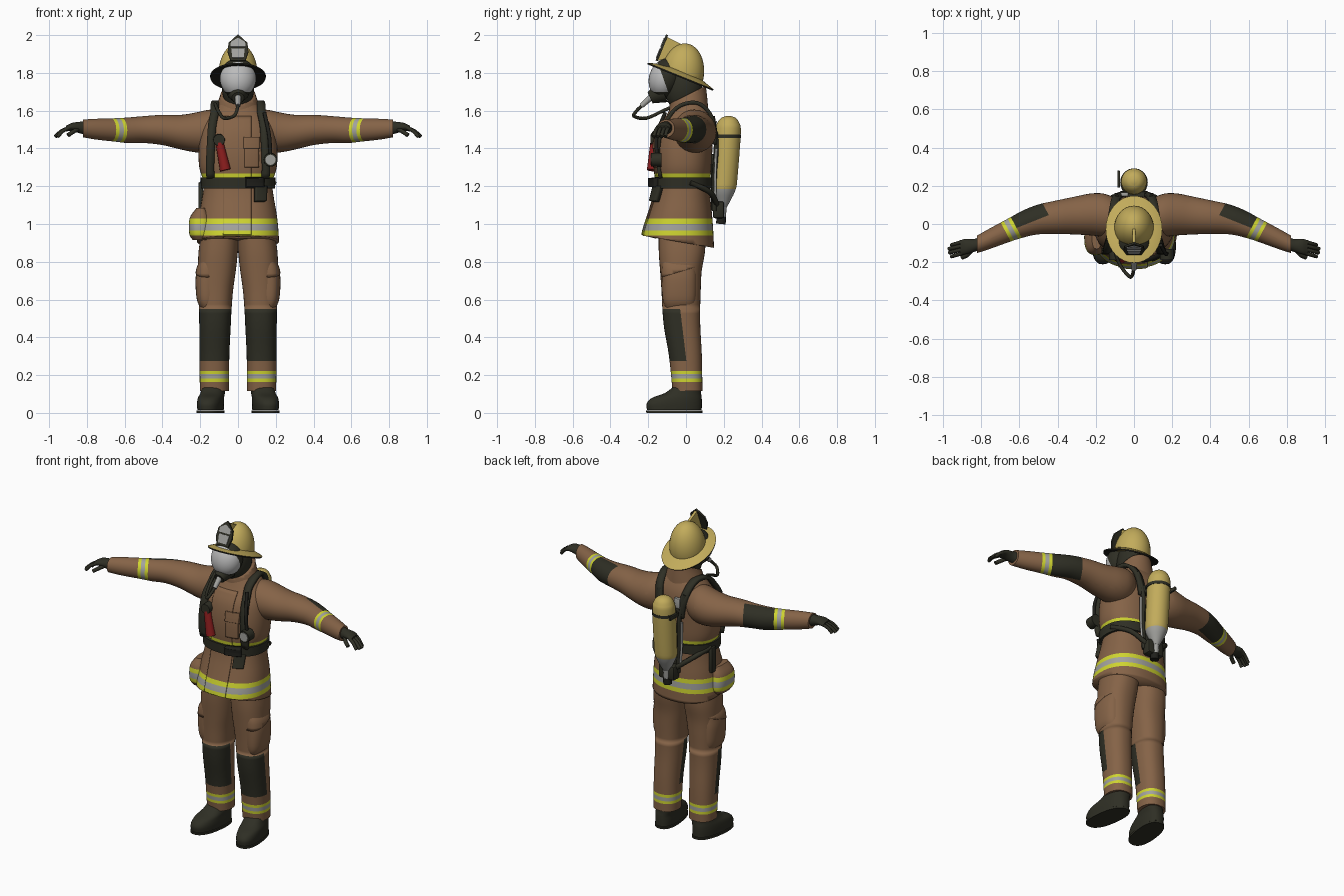
import bpy, bmesh, math
from mathutils import Vector, Matrix
from mathutils.bvhtree import BVHTree

if "Cube" in bpy.data.objects:
    bpy.data.objects.remove(bpy.data.objects["Cube"], do_unlink=True)


def material(name, rgb):
    m = bpy.data.materials.new(name)
    m.use_nodes = True
    m.diffuse_color = (*rgb, 1)
    m.node_tree.nodes["Principled BSDF"].inputs["Base Color"].default_value = (*rgb, 1)
    return m


BROWN = material("brown cloth", (0.235, 0.125, 0.063))
LIME = material("reflective yellow", (0.62, 0.66, 0.03))
SILVER = material("silver", (0.36, 0.36, 0.34))
DARK = material("dark fabric", (0.028, 0.028, 0.018))
GOLD = material("helmet yellow", (0.54, 0.41, 0.105))
VISOR = material("visor grey", (0.5, 0.5, 0.5))
RED = material("red", (0.25, 0.012, 0.012))
BLACK = material("black", (0.014, 0.014, 0.011))
CLOTH = [BROWN, LIME, SILVER, DARK]
Z = Vector((0, 0, 1))


def finish(name, bm, mats, mirror=False, angle=40):
    bmesh.ops.recalc_face_normals(bm, faces=bm.faces)
    for f in bm.faces:
        f.smooth = True
    me = bpy.data.meshes.new(name)
    bm.to_mesh(me)
    bm.free()
    me.set_sharp_from_angle(angle=math.radians(angle))
    for m in mats:
        me.materials.append(m)
    ob = bpy.data.objects.new(name, me)
    bpy.context.collection.objects.link(ob)
    if mirror:
        ob.modifiers.new("mirror", "MIRROR")
    return ob


def spline(rows, steps):
    """Smooth curve through rows of any dimension."""
    p = [Vector(r) for r in rows]
    p = [2 * p[0] - p[1]] + p + [2 * p[-1] - p[-2]]
    out = []
    for a, b, c, d in zip(p, p[1:], p[2:], p[3:]):
        for i in range(steps):
            t = i / steps
            out.append(b + (c - a) * (t / 2) + (2 * a - 5 * b + 4 * c - d) * (t * t / 2)
                       + (3 * b - 3 * c + d - a) * (t ** 3 / 2))
    return out + [p[-2]]


def loft(name, rows, mats, axis="z", steps=4, power=2.0, mirror=False, shear=0, matrix=Matrix(), n=36):
    """Rows are (position on axis, centre, centre, radius, radius)."""
    bm = bmesh.new()
    rings = []
    for t, u, v, a, b in spline(rows, steps):
        ring = []
        for k in range(n):
            c, s = math.cos(math.tau * k / n), math.sin(math.tau * k / n)
            e = u + a * math.copysign(abs(c) ** (2 / power), c)
            g = v + b * math.copysign(abs(s) ** (2 / power), s)
            ring.append(bm.verts.new((e + shear * g, g, t) if axis == "z" else (t, e, g)))
        rings.append(ring)
    for r, q in zip(rings, rings[1:]):
        for k in range(n):
            bm.faces.new((r[k], r[(k + 1) % n], q[(k + 1) % n], q[k]))
    bm.faces.new(rings[0])
    bm.faces.new(rings[-1])
    bm.transform(matrix)
    return finish(name, bm, mats, mirror)


def edit(ob, cuts=(), rule=None, trim=None):
    """Cut along planes (normal, distance), trim below a plane, colour faces by rule."""
    bm = bmesh.new()
    bm.from_mesh(ob.data)

    def bisect(no, dist, clear):
        return bmesh.ops.bisect_plane(bm, geom=bm.verts[:] + bm.edges[:] + bm.faces[:], plane_no=no,
                                      plane_co=no * (dist / no.length_squared), clear_inner=clear)["geom_cut"]
    for no, dist in cuts:
        bisect(no, dist, False)
    if trim:
        rim = bisect(*trim, True)
        bmesh.ops.holes_fill(bm, edges=[e for e in rim if isinstance(e, bmesh.types.BMEdge)])
    if rule:
        for f in bm.faces:
            f.material_index = rule(f.calc_center_median(), f.normal)
    bm.to_mesh(ob.data)
    bm.free()


def levels(lo, hi):
    return [lo, lo * 0.7 + hi * 0.3, lo * 0.3 + hi * 0.7, hi]


def stripe(v, lo, hi):
    a, b, c, d = levels(lo, hi)
    return 0 if not a < v < d else 2 if b < v < c else 1


def box(name, centre, size, mat, bevel=0.006):
    bm = bmesh.new()
    bmesh.ops.create_cube(bm, size=1)
    bm.transform(Matrix.Translation(centre) @ Matrix.Diagonal((*size, 1)))
    bmesh.ops.bevel(bm, geom=bm.edges[:], offset=bevel, segments=2, affect="EDGES", profile=0.5)
    finish(name, bm, [mat])


def rod(name, a, b, r1, r2, mat):
    a, b = Vector(a), Vector(b)
    bm = bmesh.new()
    bmesh.ops.create_cone(bm, cap_ends=True, segments=20, radius1=r1, radius2=r2, depth=(b - a).length)
    turn = (b - a).to_track_quat("Z", "Y").to_matrix().to_4x4()
    bm.transform(Matrix.Translation((a + b) / 2) @ turn)
    finish(name, bm, [mat])


def ball(name, matrix, mats):
    bm = bmesh.new()
    bmesh.ops.create_uvsphere(bm, u_segments=32, v_segments=20, radius=1)
    bm.transform(matrix)
    return finish(name, bm, mats, angle=60)


def tube(name, pts, r, mat):
    cu = bpy.data.curves.new(name, "CURVE")
    cu.dimensions, cu.bevel_depth, cu.bevel_resolution, cu.use_fill_caps = "3D", r, 2, True
    pts = spline(pts, 4)
    sp = cu.splines.new("POLY")
    sp.points.add(len(pts) - 1)
    for q, p in zip(sp.points, pts):
        q.co = (*p, 1)
    cu.materials.append(mat)
    bpy.context.collection.objects.link(bpy.data.objects.new(name, cu))


def prism(name, outline, depth, mat, matrix):
    bm = bmesh.new()
    f = bm.faces.new([bm.verts.new((x, y, 0)) for x, y in outline])
    new = bmesh.ops.extrude_face_region(bm, geom=[f])["geom"]
    bmesh.ops.translate(bm, vec=(0, 0, depth), verts=[v for v in new if isinstance(v, bmesh.types.BMVert)])
    bm.transform(matrix)
    finish(name, bm, [mat])


# Jacket body with hem and chest stripes
LO, HI = 0.938, 1.028
HEM = [(Z, h) for h in levels(LO, HI)]
torso = loft("jacket", [(0.83, 0, -0.045, 0.22, 0.195), (0.95, 0, -0.042, 0.215, 0.187),
    (1.05, 0, -0.03, 0.205, 0.168), (1.15, 0, -0.02, 0.188, 0.148), (1.22, 0, -0.015, 0.182, 0.142),
    (1.3, 0, -0.015, 0.205, 0.15), (1.4, 0, -0.012, 0.208, 0.152), (1.5, 0, 0, 0.195, 0.145),
    (1.57, 0, 0.015, 0.16, 0.12), (1.63, 0, 0.015, 0.11, 0.092), (1.66, 0, 0.01, 0.085, 0.08)],
    CLOTH, power=2.3, n=48)
edit(torso, HEM + [(Z, 1.245), (Z, 1.268)], lambda c, n: 1 if 1.245 < c.z < 1.268 else stripe(c.z, LO, HI),
     trim=(Vector((0, 0.17, 1)), 0.899))
bm = bmesh.new()
bm.from_mesh(torso.data)
SURFACE = BVHTree.FromBMesh(bm)
bm.free()


def panel(name, x0, x1, z0, z1, mats, thick, n=8):
    """Patch laid on the front of the jacket."""
    bm = bmesh.new()
    bmesh.ops.create_grid(bm, x_segments=n, y_segments=n * 2, size=0.5)
    for v in bm.verts:
        x, z = x0 + (v.co.x + 0.5) * (x1 - x0), z0 + (v.co.y + 0.5) * (z1 - z0)
        hit = SURFACE.ray_cast(Vector((x, -1, z)), Vector((0, 1, 0)))[0]
        v.co = (x, hit.y - thick, z)
    ob = finish(name, bm, mats)
    mod = ob.modifiers.new("thickness", "SOLIDIFY")
    mod.thickness, mod.offset = thick * 1.5, 0
    return ob


def band(name, pts, width, mat, lift):
    """Strap snapped to the jacket surface."""
    bm = bmesh.new()
    prev = None
    for p in spline(pts, 6):
        co, no = SURFACE.find_nearest(p)[:2]
        pair = [bm.verts.new(co + no * lift + Vector((k * width / 2, 0, 0))) for k in (-1, 1)]
        if prev:
            bm.faces.new((prev[0], prev[1], pair[1], pair[0]))
        prev = pair
    ob = finish(name, bm, [mat])
    mod = ob.modifiers.new("thickness", "SOLIDIFY")
    mod.thickness, mod.offset = 0.02, 0


placket = panel("front_placket", -0.08, 0.07, 0.925, 1.57, CLOTH, 0.004, 16)
edit(placket, HEM + [(Z, 1.245), (Z, 1.268)],
     lambda c, n: 1 if 1.245 < c.z < 1.268 else stripe(c.z, LO, HI))
panel("chest_pocket", 0.035, 0.11, 1.3, 1.44, [BROWN], 0.006)
panel("chest_pocket_flap", 0.03, 0.115, 1.4, 1.46, [BROWN], 0.009)
hip = loft("right_jacket_pocket", [(0.915, -0.2, -0.07, 0.04, 0.07), (0.95, -0.2, -0.07, 0.058, 0.09),
    (1.03, -0.2, -0.07, 0.056, 0.088), (1.085, -0.195, -0.065, 0.025, 0.065)], CLOTH, power=2.6)
edit(hip, HEM, lambda c, n: stripe(c.z, LO, HI))
collar = loft("collar", [(1.57, 0, 0.015, 0.13, 0.105), (1.64, 0, 0.015, 0.108, 0.1),
                         (1.69, 0, 0.02, 0.092, 0.09), (1.73, 0, 0.02, 0.088, 0.085)], [BROWN])
edit(collar, trim=(Vector((0, 0.5, -1)), -1.68))

# Sleeves with stripe and elbow patch
ALONG, BACK = Vector((0.88, -0.47, 0)), Vector((0.4, 1, 0))
sleeve = loft("sleeve", [(0.08, 0.035, 1.5, 0.09, 0.1), (0.15, 0.045, 1.492, 0.112, 0.113),
    (0.22, 0.05, 1.485, 0.11, 0.106), (0.3, 0.045, 1.486, 0.1, 0.092), (0.4, 0.036, 1.498, 0.088, 0.08),
    (0.5, 0.024, 1.5, 0.078, 0.071), (0.58, 0, 1.496, 0.071, 0.068), (0.65, -0.03, 1.498, 0.063, 0.062),
    (0.75, -0.075, 1.502, 0.054, 0.055), (0.82, -0.106, 1.506, 0.046, 0.047)], CLOTH, axis="x", mirror=True)
edit(sleeve, [(ALONG, s) for s in levels(0.55, 0.61) + [0.37]] + [(BACK, 0.225)],
     lambda c, n: 3 if 0.37 < c.dot(ALONG) < 0.55 and c.dot(BACK) > 0.225 else stripe(c.dot(ALONG), 0.55, 0.61))

# Gloves
loft("glove", [(0.8, -0.1, 1.507, 0.034, 0.038), (0.84, -0.113, 1.511, 0.034, 0.03),
    (0.88, -0.118, 1.514, 0.04, 0.021), (0.91, -0.122, 1.505, 0.037, 0.015)], [DARK], axis="x", mirror=True)
for s, side in ((-1, "right"), (1, "left")):
    for i in range(4):
        y, reach = -0.092 - i * 0.02, (0.055, 0.068, 0.066, 0.055)[i]
        tube(f"{side}_finger_{i + 1}", [(s * 0.895, y, 1.509), (s * (0.9 + reach / 2), y - 0.01, 1.492),
                                        (s * (0.9 + reach), y - 0.018, 1.462)], 0.01, DARK)
    tube(side + "_thumb", [(s * 0.84, -0.125, 1.505), (s * 0.87, -0.16, 1.49), (s * 0.9, -0.175, 1.47)], 0.012, DARK)

# Trousers with knee patches and ankle stripes
leg = loft("trouser_leg", [(0.115, 0.125, 0.008, 0.077, 0.079), (0.3, 0.125, -0.003, 0.079, 0.087),
    (0.45, 0.122, -0.02, 0.083, 0.096), (0.55, 0.12, -0.025, 0.086, 0.1), (0.65, 0.118, -0.026, 0.092, 0.104),
    (0.75, 0.112, -0.027, 0.1, 0.11), (0.85, 0.105, -0.022, 0.104, 0.122), (0.95, 0.095, -0.02, 0.1, 0.125)],
    CLOTH, power=2.3, mirror=True)
KNEE = Vector((0, 1, 0.12))
edit(leg, [(Z, z) for z in levels(0.164, 0.222) + [0.275, 0.55]] + [(KNEE, 0.035)],
     lambda c, n: 3 if 0.275 < c.z < 0.55 and c.dot(KNEE) < 0.035 else stripe(c.z, 0.164, 0.222))
loft("cargo_pocket", [(0.55, 0.16, -0.035, 0.035, 0.07), (0.6, 0.165, -0.035, 0.053, 0.088),
    (0.7, 0.165, -0.035, 0.06, 0.092), (0.77, 0.16, -0.035, 0.056, 0.09)], [BROWN], power=2.4, mirror=True)
flap = loft("cargo_pocket_flap", [(0.66, 0.165, -0.035, 0.065, 0.096), (0.76, 0.162, -0.035, 0.06, 0.094),
    (0.81, 0.155, -0.035, 0.04, 0.085)], [BROWN], power=2.4, mirror=True)
edit(flap, trim=(Vector((0, -0.3, 1)), 0.757))

# Boots
loft("boot", [(0.015, 0.138, -0.062, 0.066, 0.145), (0.05, 0.138, -0.062, 0.068, 0.146),
    (0.08, 0.137, -0.048, 0.066, 0.131), (0.105, 0.132, -0.016, 0.063, 0.096), (0.14, 0.128, 0.008, 0.06, 0.072)],
    [DARK], power=2.4, shear=-0.12, mirror=True)
loft("boot_sole", [(0, 0.138, -0.062, 0.07, 0.148), (0.012, 0.138, -0.062, 0.07, 0.149)],
     [DARK], steps=1, power=2.4, shear=-0.12, mirror=True)

# Head, breathing mask and hose
ball("hood", Matrix.Translation((0, -0.015, 1.73)) @ Matrix.Diagonal((0.086, 0.1, 0.14, 1)), [DARK])
mask = ball("face_mask", Matrix.Translation((0, -0.11, 1.772)) @ Matrix.Rotation(math.radians(-20), 4, "X")
            @ Matrix.Diagonal((0.096, 0.085, 0.108, 1)), [DARK, VISOR])
FACE = Vector((0, 1, 0.35))
edit(mask, [(FACE, 0.5), (Z, 1.698)], lambda c, n: int(c.dot(FACE) < 0.5 and c.z > 1.698))
rod("mask_nose_cup", (0, -0.12, 1.7), (0, -0.19, 1.668), 0.06, 0.032, DARK)
rod("mask_regulator", (0, -0.185, 1.672), (0, -0.236, 1.625), 0.017, 0.013, SILVER)
tube("breathing_hose", [(0, -0.23, 1.63), (-0.008, -0.265, 1.595), (-0.025, -0.275, 1.57), (-0.075, -0.21, 1.56),
                        (-0.105, -0.12, 1.6), (-0.12, -0.04, 1.635)], 0.009, DARK)

# Helmet with brim, front shield and crest
TIP = Matrix.Translation((0, -0.025, 1.79)) @ Matrix.Rotation(math.radians(-22), 4, "X")
UP = TIP.to_3x3() @ Z
brim = loft("helmet_brim", [(0, 0, 0, 0.088, 0.1), (-0.016, 0, 0, 0.146, 0.186), (-0.008, 0, 0, 0.148, 0.189),
                            (0.016, 0, 0, 0.1, 0.112)], [GOLD, BLACK], steps=1, matrix=TIP)
edit(brim, rule=lambda c, n: int(n.dot(UP) < 0.5))
dome = ball("helmet_dome", Matrix.Translation((0, -0.018, 1.795)) @ Matrix.Rotation(math.radians(-8), 4, "X")
            @ Matrix.Diagonal((0.103, 0.113, 0.162, 1)), [GOLD])
edit(dome, trim=(UP, UP.dot(TIP.translation)))
STAND = Matrix.Translation((0, -0.15, 1.862)) @ Matrix.Rotation(math.radians(68), 4, "X")
prism("helmet_shield", [(-0.04, 0), (0.04, 0), (0.055, 0.05), (0.05, 0.1), (0.022, 0.128), (0, 0.148),
                        (-0.022, 0.128), (-0.05, 0.1), (-0.055, 0.05)], 0.012, DARK, STAND)
prism("shield_top_plate", [(-0.04, 0.076), (0.04, 0.076), (0.038, 0.104), (0, 0.128), (-0.038, 0.104)],
      0.006, SILVER, STAND @ Matrix.Translation((0, 0, 0.01)))
prism("shield_lower_plate", [(-0.03, 0.014), (0.03, 0.014), (0.036, 0.066), (-0.036, 0.066)],
      0.006, SILVER, STAND @ Matrix.Translation((0, 0, 0.01)))
prism("helmet_crest", [(-0.15, 1.865), (-0.1, 1.99), (-0.02, 1.95), (0.02, 1.9)], 0.016, GOLD,
      Matrix(((0, 0, 1, -0.008), (1, 0, 0, 0), (0, 1, 0, 0), (0, 0, 0, 1))))

# Harness: belt, shoulder straps and front gear
loft("belt", [(1.188, 0, -0.018, 0.196, 0.158), (1.246, 0, -0.018, 0.198, 0.16)], [DARK], steps=1, power=2.3, n=48)
for s, side in ((-1, "right"), (1, "left")):
    band(side + "_shoulder_strap", [(s * x, y, z) for x, y, z in ((0.07, 0.18, 1.42), (0.09, 0.15, 1.55),
        (0.11, 0.06, 1.64), (0.13, -0.07, 1.61), (0.155, -0.15, 1.53), (0.165, -0.18, 1.4), (0.175, -0.18, 1.23))],
        0.044, DARK, 0.014)
    tube(side + "_back_rail", [(s * 0.05, 0.15, 1.07), (s * 0.06, 0.15, 1.25), (s * 0.065, 0.16, 1.42),
                               (s * 0.09, 0.14, 1.57)], 0.013, DARK)
    tube(side + "_rail_trim", [(s * 0.07, 0.155, 1.13), (s * 0.078, 0.155, 1.25), (s * 0.082, 0.16, 1.4)],
         0.007, SILVER)
    tube(side + "_hip_strap", [(s * 0.19, 0.02, 1.22), (s * 0.13, 0.125, 1.17), (s * 0.04, 0.165, 1.1)], 0.015, DARK)
panel("belt_buckle", 0.04, 0.13, 1.195, 1.245, [BLACK], 0.026)
panel("belt_pouch", 0.09, 0.145, 1.12, 1.2, [DARK], 0.02)
box("hip_strap_end", (-0.197, 0.015, 1.14), (0.026, 0.045, 0.16), DARK)
rod("gauge", (0.172, -0.13, 1.34), (0.172, -0.185, 1.34), 0.037, 0.035, DARK)
rod("gauge_face", (0.172, -0.18, 1.34), (0.172, -0.189, 1.34), 0.027, 0.027, SILVER)
tube("gauge_hose", [(0.172, -0.155, 1.36), (0.165, -0.155, 1.47), (0.14, -0.11, 1.59)], 0.01, BLACK)
rod("flashlight_body", (-0.098, -0.168, 1.43), (-0.067, -0.178, 1.285), 0.021, 0.029, RED)
rod("flashlight_head", (-0.1, -0.13, 1.445), (-0.1, -0.187, 1.445), 0.032, 0.03, DARK)

# Air tank and its carrier
tank = loft("air_tank", [(1.09, 0, 0.197, 0.02, 0.02), (1.125, 0, 0.198, 0.038, 0.038), (1.18, 0, 0.2, 0.062, 0.062),
    (1.24, 0, 0.205, 0.067, 0.067), (1.48, 0, 0.222, 0.068, 0.068), (1.535, 0, 0.224, 0.058, 0.058),
    (1.562, 0, 0.225, 0.037, 0.037), (1.572, 0, 0.225, 0.01, 0.01)], [GOLD, SILVER])
edit(tank, [(Z, 1.185)], lambda c, n: int(c.z < 1.185))
loft("tank_strap", [(1.455, 0, 0.217, 0.072, 0.073), (1.473, 0, 0.218, 0.072, 0.073)], [DARK], steps=1)
box("strap_lever", (-0.08, 0.235, 1.465), (0.015, 0.09, 0.025), DARK)
box("tank_bracket", (0, 0.15, 1.46), (0.14, 0.04, 0.05), DARK)
box("back_plate", (0, 0.143, 1.22), (0.1, 0.02, 0.3), DARK)
box("back_label", (-0.05, 0.155, 1.51), (0.04, 0.02, 0.07), SILVER, 0.003)
box("valve_block", (0, 0.172, 1.075), (0.11, 0.06, 0.09), DARK, 0.012)
rod("valve_stem", (0, 0.197, 1.12), (0, 0.192, 1.03), 0.022, 0.018, SILVER)
rod("valve_wheel", (0, 0.188, 1.04), (0, 0.184, 1.0), 0.024, 0.026, BLACK)
